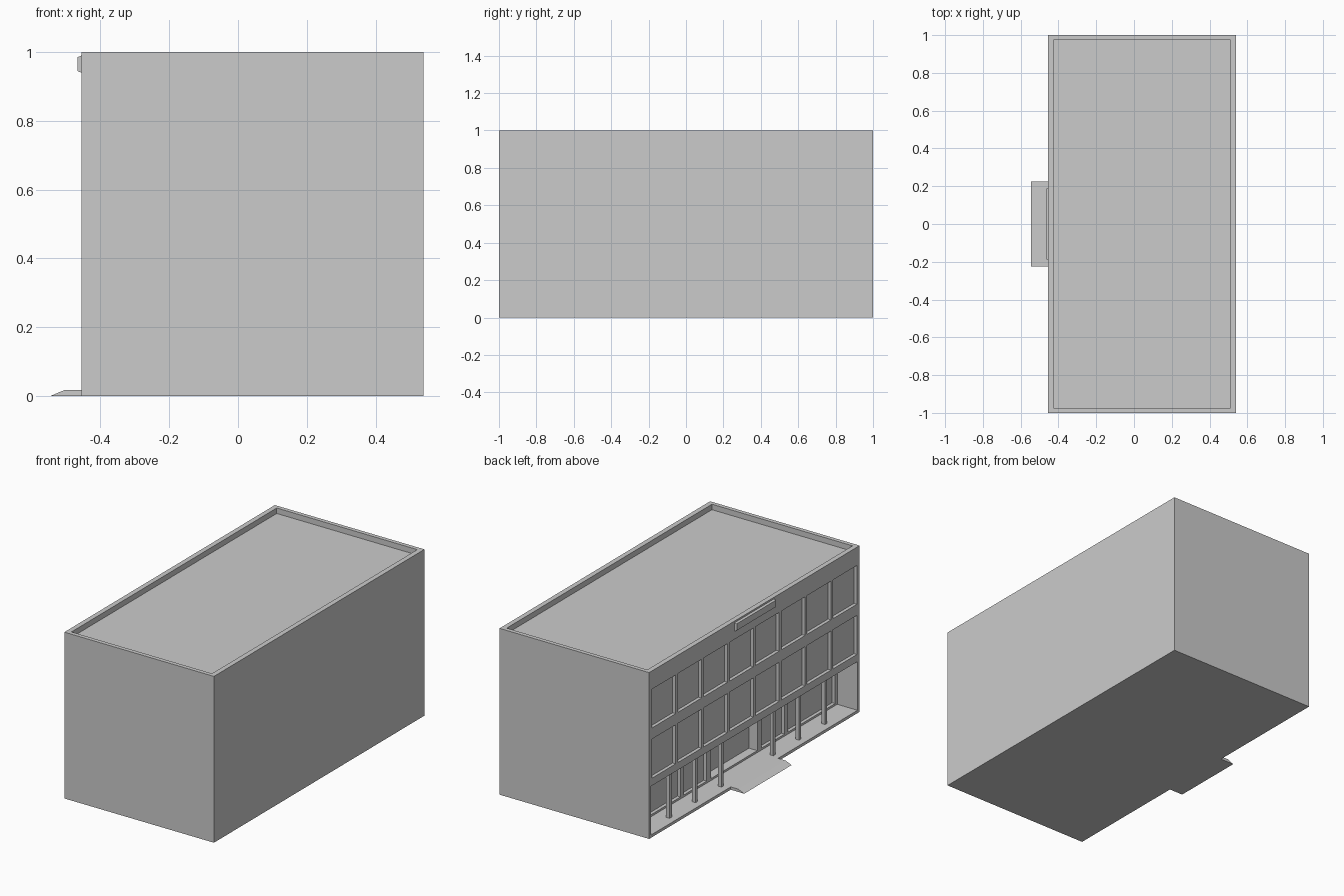
import bpy
import bmesh

cube = bpy.data.objects.get("Cube")
if cube:
    bpy.data.objects.remove(cube, do_unlink=True)

grey = bpy.data.materials.new("plain grey")
grey.use_nodes = True
grey.diffuse_color = (0.6, 0.6, 0.6, 1)
grey.node_tree.nodes["Principled BSDF"].inputs["Base Color"].default_value = (0.6, 0.6, 0.6, 1)


def add_box(bm, x0, x1, y0, y1, z0, z1):
    verts = bmesh.ops.create_cube(bm, size=1)["verts"]
    for v in verts:
        v.co.x = x1 if v.co.x > 0 else x0
        v.co.y = y1 if v.co.y > 0 else y0
        v.co.z = z1 if v.co.z > 0 else z0
    return verts


def make_object(name, bm):
    bmesh.ops.recalc_face_normals(bm, faces=bm.faces)
    mesh = bpy.data.meshes.new(name)
    bm.to_mesh(mesh)
    bm.free()
    mesh.materials.append(grey)
    obj = bpy.data.objects.new(name, mesh)
    bpy.context.collection.objects.link(obj)
    return obj


def boxes(name, items):
    bm = bmesh.new()
    for item in items:
        add_box(bm, *item)
    return make_object(name, bm)


def carve(target, name, items):
    cutter = boxes(name, items)
    cutter.hide_render = True
    mod = target.modifiers.new(name, "BOOLEAN")
    mod.operation = "DIFFERENCE"
    mod.solver = "EXACT"
    mod.object = cutter
    bpy.context.view_layer.objects.active = target
    bpy.ops.object.modifier_apply(modifier=name)
    bpy.data.objects.remove(cutter, do_unlink=True)


FRONT, REAR = -0.455, 0.54      # entrance facade and opposite wall
OUT = FRONT - 0.1               # cutters start outside the facade
FLOOR, CEILING = 0.017, 0.31    # porch height
BACK = FRONT + 0.135            # porch back wall
PITCH, GAP = 0.246, 0.02
ends = [-4 * PITCH + i * PITCH for i in range(9)]

# Building block with sunken roof, two window rows and open porch
building = boxes("building", [(FRONT, REAR, -1, 1, 0, 1)])
cuts = [(FRONT + 0.03, REAR - 0.03, -0.975, 0.975, 0.967, 1.1),
        (OUT, BACK, -0.98, 0.98, FLOOR, CEILING)]
for low, high in ((0.355, 0.59), (0.657, 0.89)):
    for a, b in zip(ends, ends[1:]):
        cuts.append((OUT, FRONT + 0.02, a + GAP / 2, b - GAP / 2, low, high))
carve(building, "main_openings", cuts)

# Ground floor glazing and deeper central entrance with a low threshold
glazing = [(BACK - 0.03, BACK + 0.055, -0.22, 0.22, FLOOR + 0.012, CEILING - 0.005)]
for side in (-1, 1):
    for near, far in ((0.26, 0.48), (0.51, 0.96)):
        y0, y1 = sorted((side * near, side * far))
        glazing.append((BACK - 0.03, BACK + 0.02, y0, y1, FLOOR + 0.012, CEILING - 0.005))
carve(building, "porch_openings", glazing)

# Six porch columns, leaving the middle free
for i in (1, 2, 3, 5, 6, 7):
    y = ends[i]
    boxes("porch_column", [(FRONT + 0.04, FRONT + 0.063, y - 0.01, y + 0.01,
                            FLOOR - 0.002, CEILING + 0.002)])

# Entrance ramp extruded from its side profile
bm = bmesh.new()
profile = [(-0.545, 0), (-0.505, FLOOR), (FRONT, FLOOR), (FRONT, 0)]
face = bm.faces.new([bm.verts.new((x, -0.225, z)) for x, z in profile])
grown = bmesh.ops.extrude_face_region(bm, geom=[face])["geom"]
bmesh.ops.translate(bm, vec=(0, 0.45, 0),
                    verts=[v for v in grown if isinstance(v, bmesh.types.BMVert)])
make_object("entrance_ramp", bm)

# Blank sign plate with tapered edges
bm = bmesh.new()
for v in add_box(bm, FRONT - 0.012, FRONT, -0.19, 0.19, 0.94, 0.99):
    if v.co.x < FRONT - 0.005:
        v.co.y *= 0.97
        v.co.z += 0.005 if v.co.z < 0.96 else -0.005
make_object("sign_plate", bm)
